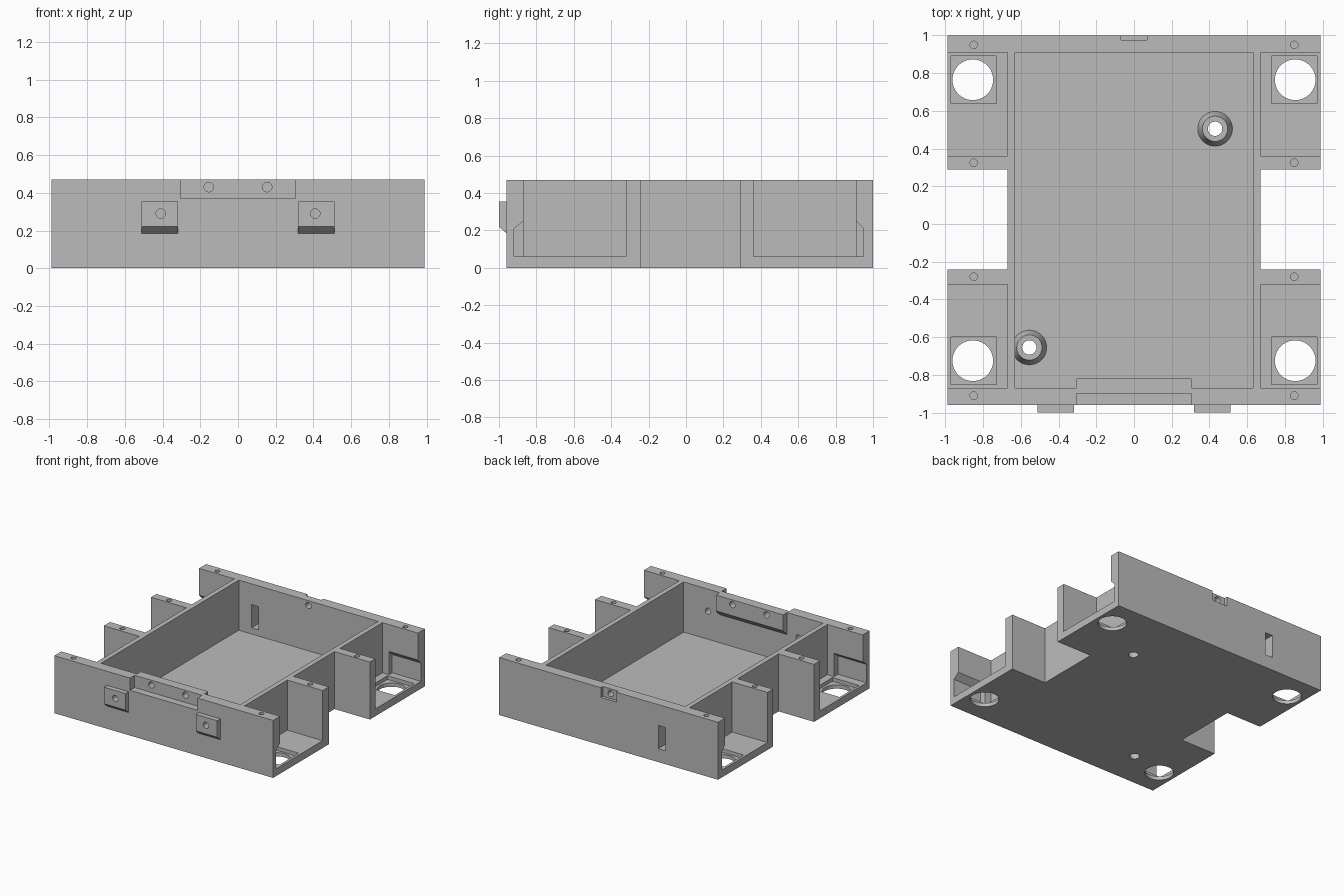
import bpy
import math

cube = bpy.data.objects.get("Cube")
if cube:
    bpy.data.objects.remove(cube, do_unlink=True)

grey = bpy.data.materials.new("plain grey")
grey.use_nodes = True
grey.diffuse_color = (0.5, 0.5, 0.5, 1)
grey.node_tree.nodes["Principled BSDF"].inputs["Base Color"].default_value = (0.5, 0.5, 0.5, 1)


def prism(name, x0, x1, profile):
    """Extrude a (y, z) outline from x0 to x1."""
    n = len(profile)
    verts = [(x, y, z) for x in (x0, x1) for y, z in profile]
    faces = [tuple(range(n))[::-1], tuple(range(n, 2 * n))]
    faces += [(i, (i + 1) % n, n + (i + 1) % n, n + i) for i in range(n)]
    mesh = bpy.data.meshes.new(name)
    mesh.from_pydata(verts, [], faces)
    obj = bpy.data.objects.new(name, mesh)
    bpy.context.collection.objects.link(obj)
    # Make every face point outward
    bpy.context.view_layer.objects.active = obj
    bpy.ops.object.mode_set(mode="EDIT")
    bpy.ops.mesh.select_all(action="SELECT")
    bpy.ops.mesh.normals_make_consistent(inside=False)
    bpy.ops.object.mode_set(mode="OBJECT")
    mesh.materials.append(grey)
    return obj


def box(name, x, y, z):
    return prism(name, min(x), max(x),
                 [(y[0], z[0]), (y[1], z[0]), (y[1], z[1]), (y[0], z[1])])


def rod(name, centre, r, length, along_y=False, top_r=None):
    bpy.ops.mesh.primitive_cone_add(
        vertices=40, radius1=r, radius2=r if top_r is None else top_r, depth=length,
        location=centre, rotation=(math.pi / 2 if along_y else 0, 0, 0))
    obj = bpy.context.object
    obj.name = name
    obj.data.materials.append(grey)
    return obj


def cut(cutter, *targets):
    """Subtract a cutter from each target, then discard it."""
    cutter.hide_render = True
    for target in targets:
        mod = target.modifiers.new("cut", "BOOLEAN")
        mod.operation = "DIFFERENCE"
        mod.solver = "EXACT"
        mod.object = cutter
        bpy.context.view_layer.objects.active = target
        bpy.ops.object.modifier_apply(modifier=mod.name)
    bpy.data.objects.remove(cutter, do_unlink=True)


FLOOR, TOP, OVER = 0.06, 0.47, 0.6

# Tray with its main cavity
tray = box("tray", (-0.99, 0.99), (-0.96, 1.0), (0, TOP))
cut(box("cavity", (-0.63, 0.63), (-0.87, 0.91), (FLOOR, OVER)), tray)

for s in (-1, 1):
    # Gap in the middle of each side
    cut(box("side_gap", (s * 0.67, s * 1.2), (-0.24, 0.29), (-0.1, OVER)), tray)
    # Corner bays, each with a wall pocket, a square recess and a round floor hole
    for y0, y1, wall, deep, cy in ((-0.87, -0.32, -0.87, -0.92, -0.725),
                                   (0.36, 0.91, 0.91, 0.95, 0.765)):
        cut(box("bay", (s * 0.67, s * 1.2), (y0, y1), (FLOOR, OVER)), tray)
        inner = wall - math.copysign(0.01, wall)
        xs = sorted((s * 0.73, s * 1.2))
        cut(prism("wall_pocket", *xs, [(inner, FLOOR), (deep, FLOOR), (deep, 0.21),
                                       (wall, 0.25), (inner, 0.25)]), tray)
        cut(box("floor_recess", (s * 0.73, s * 0.97), (cy - 0.125, cy + 0.125), (0.03, 0.2)), tray)
        cut(rod("floor_hole", (s * 0.855, cy, 0), 0.108, 0.3), tray)
    # Screw holes in the wall tops
    for y in (-0.91, -0.28, 0.325, 0.95):
        cut(rod("screw_hole", (s * 0.85, y, TOP), 0.02, 0.3), tray)

# Front wall: notch backed by a thicker panel
cut(box("front_notch", (-0.305, 0.305), (-1.1, -0.90), (0.37, OVER)), tray)
panel = prism("front_panel", -0.305, 0.305,
              [(-0.87, TOP), (-0.82, TOP), (-0.82, 0.34), (-0.87, 0.29)])

# Rear wall: shallow notch, screw hole and cable slot
cut(box("rear_notch", (-0.07, 0.07), (0.975, 1.1), (0.39, OVER)), tray)
cut(rod("rear_hole", (0, 0.95, 0.43), 0.025, 0.3, True), tray)
cut(box("cable_slot", (-0.515, -0.45), (0.8, 1.1), (0.11, 0.30)), tray)

# Front pads with a sloped lower edge, and the front screw holes
parts = [tray, panel]
for s, side in ((-1, "right"), (1, "left")):
    pad = prism(side + "_front_pad", s * 0.415 - 0.097, s * 0.415 + 0.097,
                [(-0.96, 0.355), (-1.0, 0.355), (-1.0, 0.22), (-0.96, 0.185)])
    cut(rod("pad_hole", (s * 0.41, -0.93, 0.29), 0.025, 0.3, True), tray, pad)
    cut(rod("panel_hole", (s * 0.155, -0.9, 0.43), 0.025, 0.3, True), tray, panel)
    parts.append(pad)

# Tapered standoffs bored through the floor
for name, x, y in (("rear_standoff", 0.43, 0.505), ("front_standoff", -0.555, -0.655)):
    post = rod(name, (x, y, 0.1), 0.092, 0.08, top_r=0.067)
    cut(rod("bore", (x, y, 0.1), 0.038, 0.4), tray, post)
    parts.append(post)

# Smooth the round holes, keep the corners crisp
bpy.ops.object.select_all(action="DESELECT")
for part in parts:
    part.select_set(True)
bpy.context.view_layer.objects.active = tray
bpy.ops.object.shade_smooth_by_angle(angle=math.radians(30))
